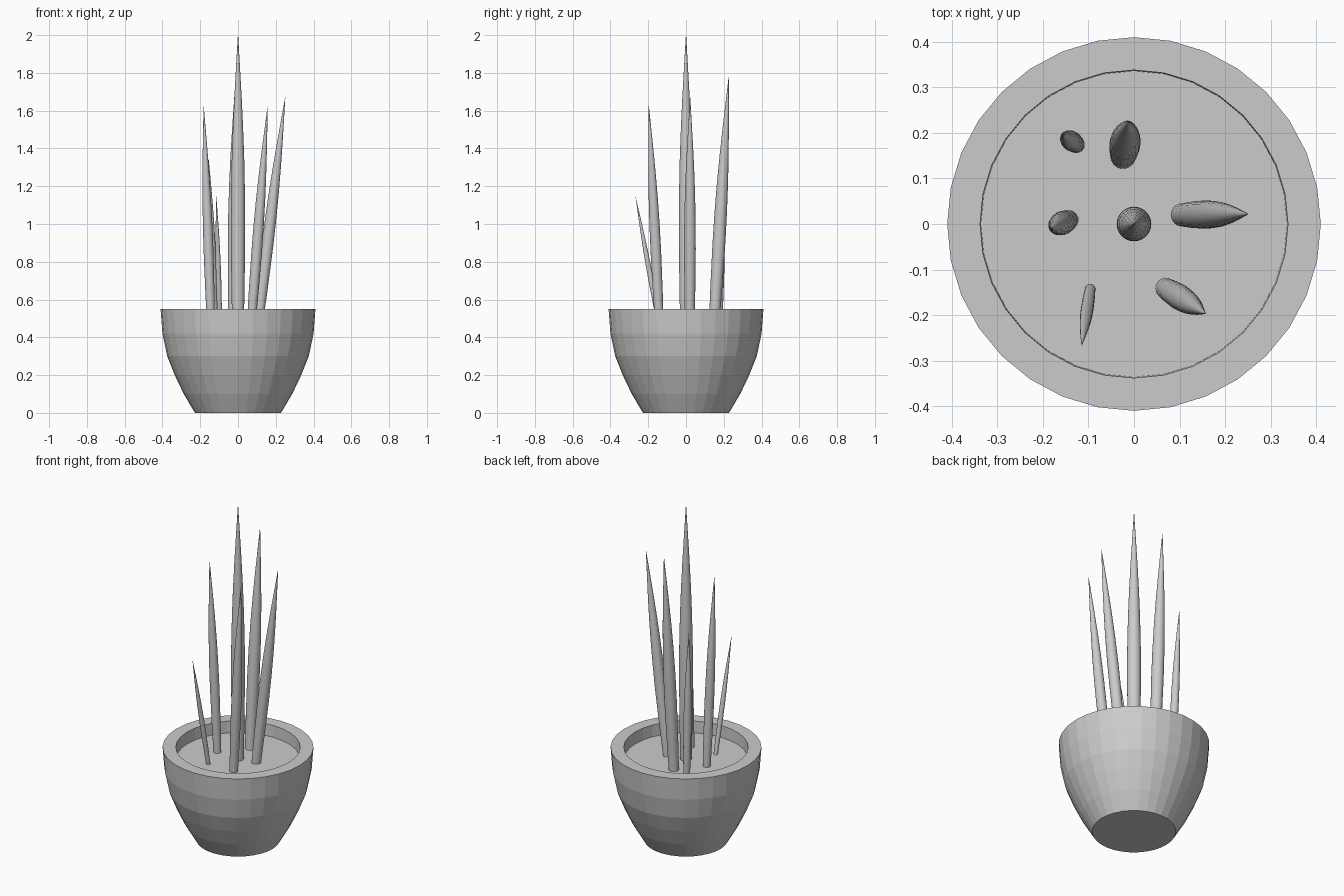
import bpy
import bmesh
from math import cos, sin, pi
from mathutils import Vector

if "Cube" in bpy.data.objects:
    bpy.data.objects.remove(bpy.data.objects["Cube"])


def loft(name, rings, sides, smooth=False):
    """Skin a list of (center, radius) horizontal rings and cap both ends."""
    bm = bmesh.new()
    loops = []
    for c, r in rings:
        loops.append([bm.verts.new((c[0] + r * cos(2 * pi * i / sides),
                                    c[1] + r * sin(2 * pi * i / sides), c[2]))
                      for i in range(sides)])
    for a, b in zip(loops, loops[1:]):
        for i in range(sides):
            j = (i + 1) % sides
            bm.faces.new((a[i], a[j], b[j], b[i]))
    bm.faces.new(loops[0][::-1])
    bm.faces.new(loops[-1])
    mesh = bpy.data.meshes.new(name)
    bm.to_mesh(mesh)
    bm.free()
    for p in mesh.polygons:
        p.use_smooth = smooth and len(p.vertices) == 4
    obj = bpy.data.objects.new(name, mesh)
    bpy.context.collection.objects.link(obj)
    return obj


SOIL_Z = 0.48

# Pot with faceted outer wall, flat rim and recessed soil surface
pot_profile = [(0.228, 0), (0.287, 0.1), (0.335, 0.2), (0.375, 0.3),
               (0.40, 0.42), (0.41, 0.55), (0.338, 0.55), (0.336, SOIL_Z)]
loft("pot", [((0, 0, z), r) for r, z in pot_profile], 32)

# Spear leaves: slight swell, then a long taper to a point
taper = [(0, 0.82), (0.15, 0.93), (0.33, 1.0), (0.45, 0.97), (0.57, 0.87),
         (0.68, 0.71), (0.79, 0.5), (0.9, 0.25), (1.0, 0.02)]


def leaf(name, base, tip, radius):
    a = Vector((*base, SOIL_Z - 0.01))
    b = Vector(tip)
    loft(name, [(a.lerp(b, t), radius * k) for t, k in taper], 24, True)


leaf("center_leaf", (0, 0), (0, 0, 2.0), 0.038)
leaf("right_leaf", (0.106, 0.02), (0.25, 0.022, 1.67), 0.031)
leaf("back_leaf", (-0.024, 0.149), (-0.012, 0.226, 1.775), 0.034)
leaf("front_right_leaf", (0.07, -0.141), (0.157, -0.197, 1.625), 0.028)
leaf("front_left_leaf", (-0.096, -0.142), (-0.115, -0.267, 1.145), 0.014)
leaf("left_leaf", (-0.143, 0.009), (-0.182, -0.01, 1.625), 0.026)
leaf("back_left_leaf", (-0.126, 0.174), (-0.156, 0.196, 1.35), 0.022)
